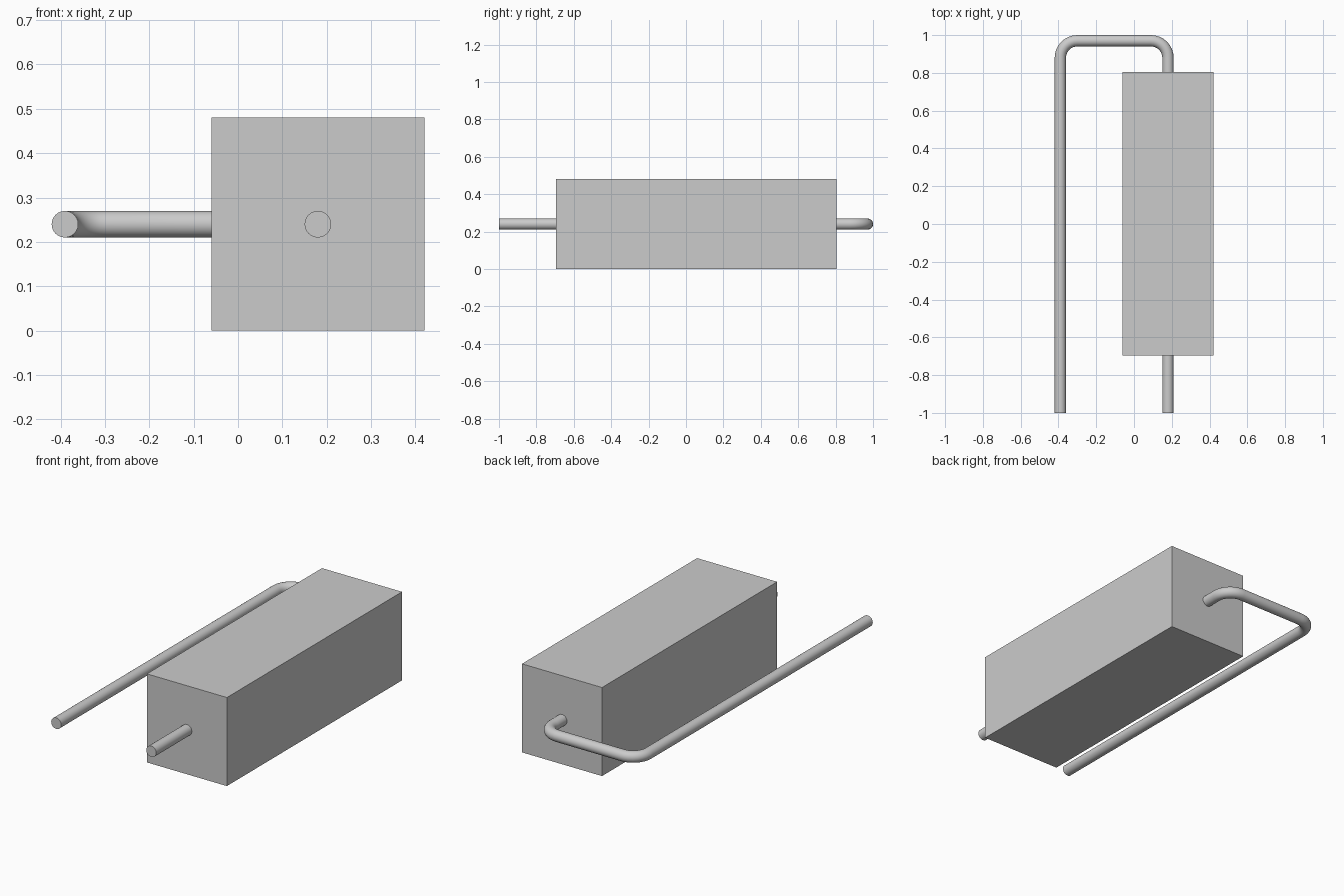
import bpy
from math import sin, cos, pi

if "Cube" in bpy.data.objects:
    bpy.data.objects.remove(bpy.data.objects["Cube"])

PIPE_R, BEND_R, Z = 0.03, 0.09, 0.24
X_IN, X_OUT, Y_FRONT, Y_TURN = 0.18, -0.39, -1.0, 0.97


def arc(cx, cy, start, steps=8):
    # quarter bend, counter-clockwise from the start angle
    return [(cx + BEND_R * cos(start + i * pi / 2 / steps),
             cy + BEND_R * sin(start + i * pi / 2 / steps)) for i in range(steps + 1)]


# rectangular silencer body
bpy.ops.mesh.primitive_cube_add(size=1, location=(0.18, 0.055, 0.24))
body = bpy.context.object
body.name = "box_body"
body.scale = (0.48, 1.50, 0.48)
bpy.ops.object.transform_apply(location=False, rotation=False, scale=True)

# pipe through the body, turning back along its left side
path = [(X_IN, Y_FRONT)]
path += arc(X_IN - BEND_R, Y_TURN - BEND_R, 0)
path += arc(X_OUT + BEND_R, Y_TURN - BEND_R, pi / 2)
path += [(X_OUT, Y_FRONT)]

curve = bpy.data.curves.new("bent_pipe", 'CURVE')
curve.dimensions = '3D'
curve.bevel_depth = PIPE_R
curve.bevel_resolution = 10
curve.use_fill_caps = True
spline = curve.splines.new('POLY')
spline.points.add(len(path) - 1)
for point, (x, y) in zip(spline.points, path):
    point.co = (x, y, Z, 1)
pipe = bpy.data.objects.new("bent_pipe", curve)
bpy.context.collection.objects.link(pipe)

# make it a mesh with smooth walls and sharp end caps
bpy.ops.object.select_all(action='DESELECT')
pipe.select_set(True)
bpy.context.view_layer.objects.active = pipe
bpy.ops.object.convert(target='MESH')
bpy.ops.object.shade_smooth_by_angle()
